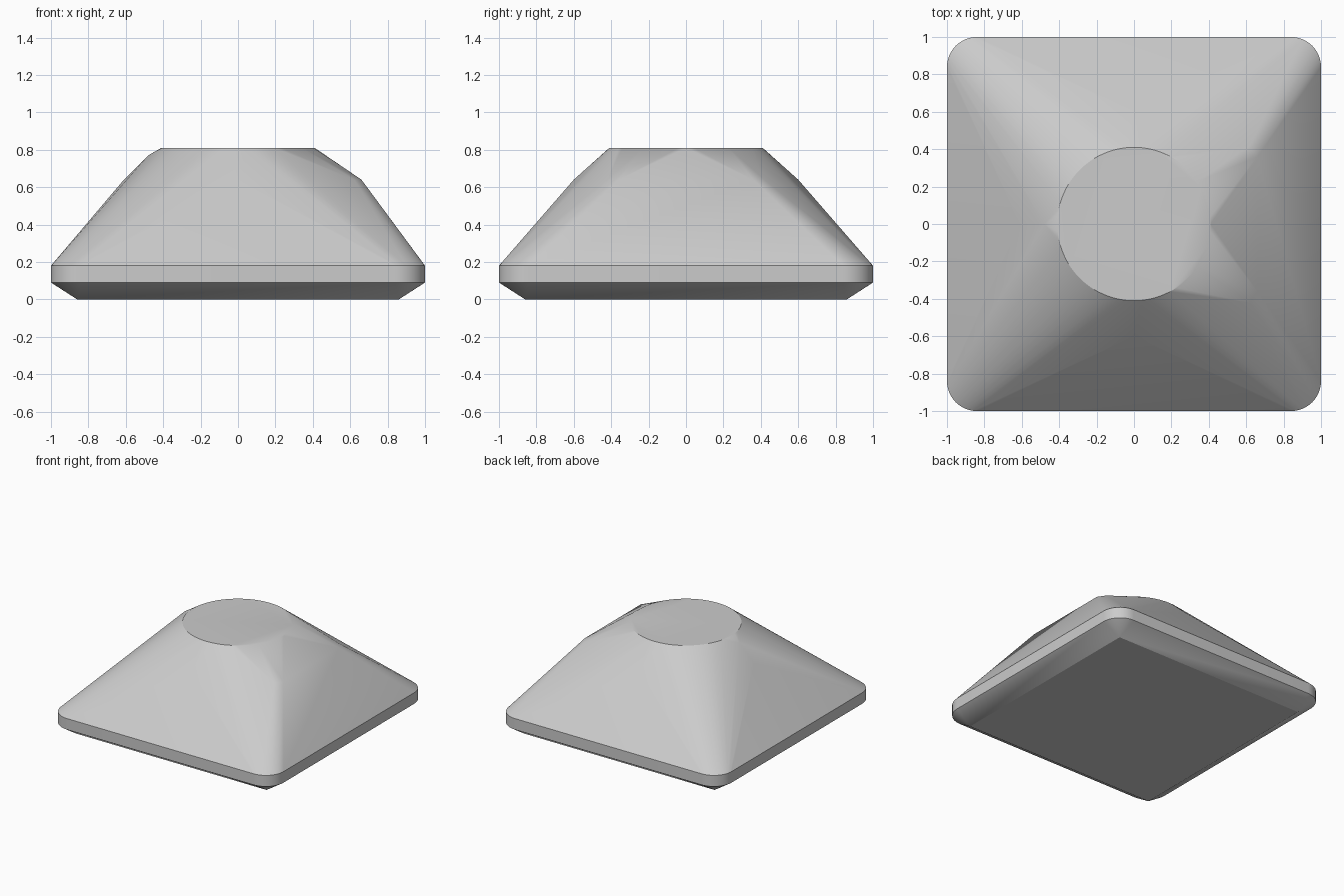
import bpy, bmesh, math

old = bpy.data.objects.get("Cube")
if old:
    bpy.data.objects.remove(old, do_unlink=True)

# Single grey finish
grey = bpy.data.materials.new("light_grey")
grey.use_nodes = True
colour = (0.6, 0.6, 0.6, 1)
grey.diffuse_color = colour
grey.node_tree.nodes["Principled BSDF"].inputs["Base Color"].default_value = colour


def circle(radius, z, steps):
    return [(radius * math.cos(math.tau * i / steps),
             radius * math.sin(math.tau * i / steps), z) for i in range(steps)]


def rounded_square(half, radius, z, steps=12):
    points = []
    for corner in range(4):
        start = corner * math.pi / 2
        cx = (half - radius) * (1 if corner in (0, 3) else -1)
        cy = (half - radius) * (1 if corner < 2 else -1)
        for i in range(steps + 1):
            a = start + math.pi / 2 * i / steps
            points.append((cx + radius * math.cos(a), cy + radius * math.sin(a), z))
    return points


# Chamfered base, upright rim and flat round top
base = [(x, y, 0) for x in (-0.86, 0.86) for y in (-0.86, 0.86)]
rim = rounded_square(1, 0.16, 0.09) + rounded_square(1, 0.16, 0.18)
top = circle(0.41, 0.81, 64)

# Shoulder points: peaks on three sides, a wide ledge on the left side
shoulder = [(-0.61, 0, 0.64), (-0.48, 0, 0.77)]
for s in (-1, 1):
    shoulder += [(0, 0.6 * s, 0.64), (0.66, 0.36 * s, 0.64), (0.62, 0.42 * s, 0.64)]

# Skin the outline points into one tapered body
bm = bmesh.new()
for p in base + rim + top + shoulder:
    bm.verts.new(p)
hull = bmesh.ops.convex_hull(bm, input=bm.verts[:])
loose = [v for v in bm.verts if not v.link_faces]
bmesh.ops.delete(bm, geom=loose, context="VERTS")
bmesh.ops.dissolve_limit(bm, angle_limit=math.radians(0.3),
                         verts=bm.verts[:], edges=bm.edges[:])
bmesh.ops.recalc_face_normals(bm, faces=bm.faces[:])

mesh = bpy.data.meshes.new("tapered_body")
bm.to_mesh(mesh)
bm.free()
mesh.materials.append(grey)
body = bpy.data.objects.new("tapered_body", mesh)
bpy.context.collection.objects.link(body)

bpy.ops.object.select_all(action="DESELECT")
body.select_set(True)
bpy.context.view_layer.objects.active = body
bpy.ops.object.shade_smooth_by_angle(angle=math.radians(30))
